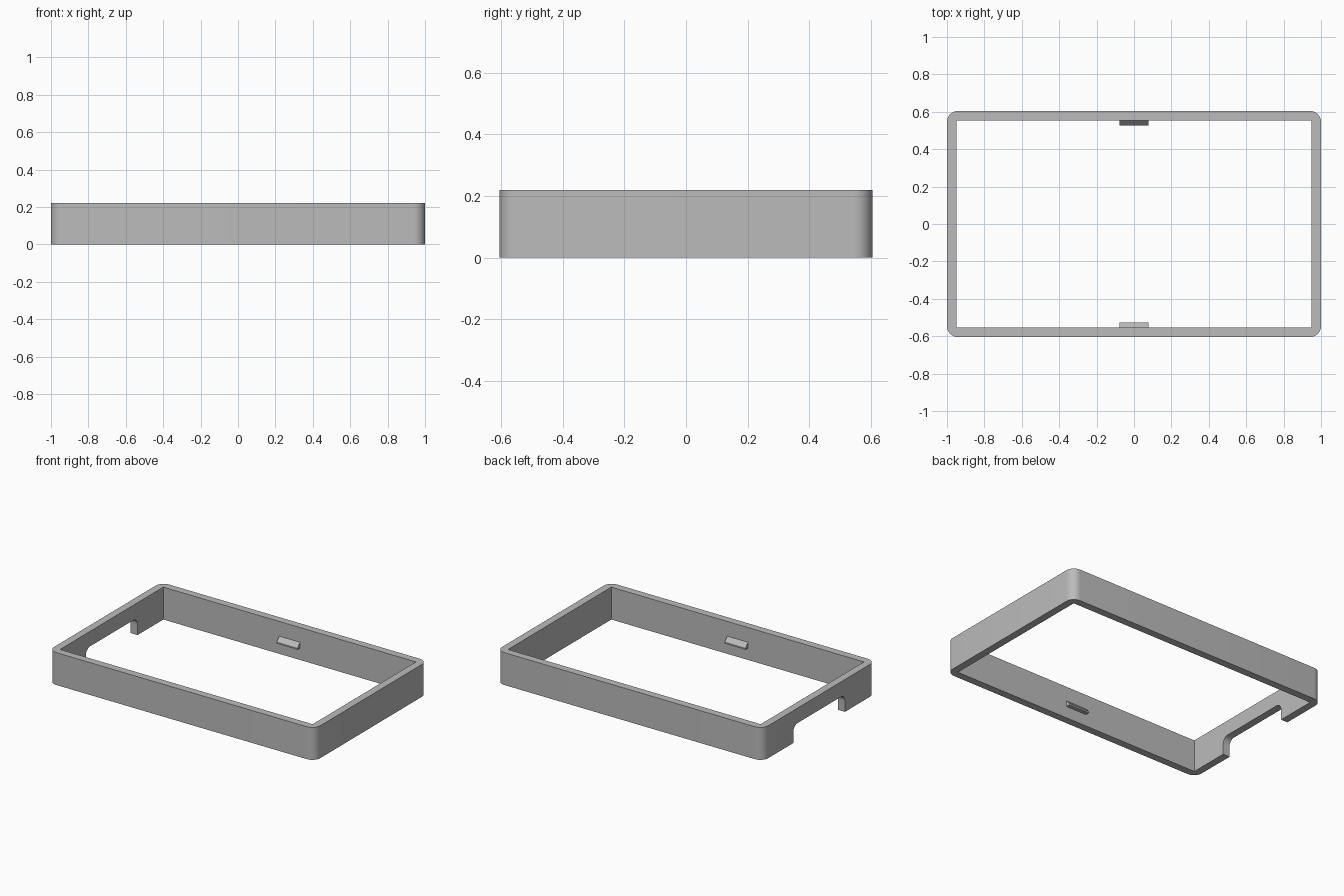
import bpy, bmesh, math
from mathutils import Vector

cube = bpy.data.objects.get("Cube")
if cube:
    bpy.data.objects.remove(cube, do_unlink=True)

HALF_X, HALF_Y, HEIGHT, WALL = 1.0, 0.605, 0.22, 0.051

grey = bpy.data.materials.new("plain grey")
grey.use_nodes = True
COLOUR = (0.5, 0.5, 0.5, 1)
grey.diffuse_color = COLOUR
grey.node_tree.nodes["Principled BSDF"].inputs["Base Color"].default_value = COLOUR


def prism(name, points, sweep):
    """Extrude a closed planar outline along a vector."""
    bm = bmesh.new()
    face = bm.faces.new([bm.verts.new(p) for p in points])
    new = bmesh.ops.extrude_face_region(bm, geom=[face])["geom"]
    bmesh.ops.translate(bm, vec=Vector(sweep),
                        verts=[v for v in new if isinstance(v, bmesh.types.BMVert)])
    bmesh.ops.recalc_face_normals(bm, faces=bm.faces)
    mesh = bpy.data.meshes.new(name)
    bm.to_mesh(mesh)
    bm.free()
    mesh.materials.append(grey)
    obj = bpy.data.objects.new(name, mesh)
    bpy.context.collection.objects.link(obj)
    return obj


def rounded_rect(hx, hy, r, steps=10):
    """Outline of a rectangle with rounded corners, as 2D points."""
    pts = []
    for i, (sx, sy) in enumerate([(1, 1), (-1, 1), (-1, -1), (1, -1)]):
        for k in range(steps + 1):
            a = math.pi / 2 * (i + k / steps)
            pts.append((sx * (hx - r) + r * math.cos(a),
                        sy * (hy - r) + r * math.sin(a)))
    return pts


def cut(target, cutter):
    mod = target.modifiers.new("cut", 'BOOLEAN')
    mod.operation, mod.solver, mod.object = 'DIFFERENCE', 'EXACT', cutter
    bpy.context.view_layer.objects.active = target
    bpy.ops.object.modifier_apply(modifier=mod.name)
    bpy.data.objects.remove(cutter, do_unlink=True)


# Outer frame with rounded vertical corners
frame = prism("frame", [(x, y, 0) for x, y in rounded_rect(HALF_X, HALF_Y, 0.06)],
              (0, 0, HEIGHT))

# Square-cornered opening through the middle
ix, iy = HALF_X - WALL, HALF_Y - WALL
cut(frame, prism("opening", [(ix, iy, -0.1), (-ix, iy, -0.1), (-ix, -iy, -0.1), (ix, -iy, -0.1)],
                 (0, 0, 0.5)))

# Round-topped notch in the bottom of the right wall
cut(frame, prism("notch", [(-1.1, y, z) for y, z in rounded_rect(0.277, 0.118, 0.045)],
                 (0.3, 0, 0)))

bpy.ops.object.select_all(action='DESELECT')
frame.select_set(True)
bpy.context.view_layer.objects.active = frame
bpy.ops.object.shade_smooth_by_angle(angle=math.radians(30))

# Wedge-shaped snap tabs inside the front and back walls
for name, side in (("front_tab", -1), ("back_tab", 1)):
    profile = [(iy + 0.005, 0.08), (iy - 0.028, 0.08), (iy - 0.028, 0.09),
               (iy, 0.12), (iy + 0.005, 0.12)]
    prism(name, [(-0.078, side * y, z) for y, z in profile], (0.156, 0, 0))
